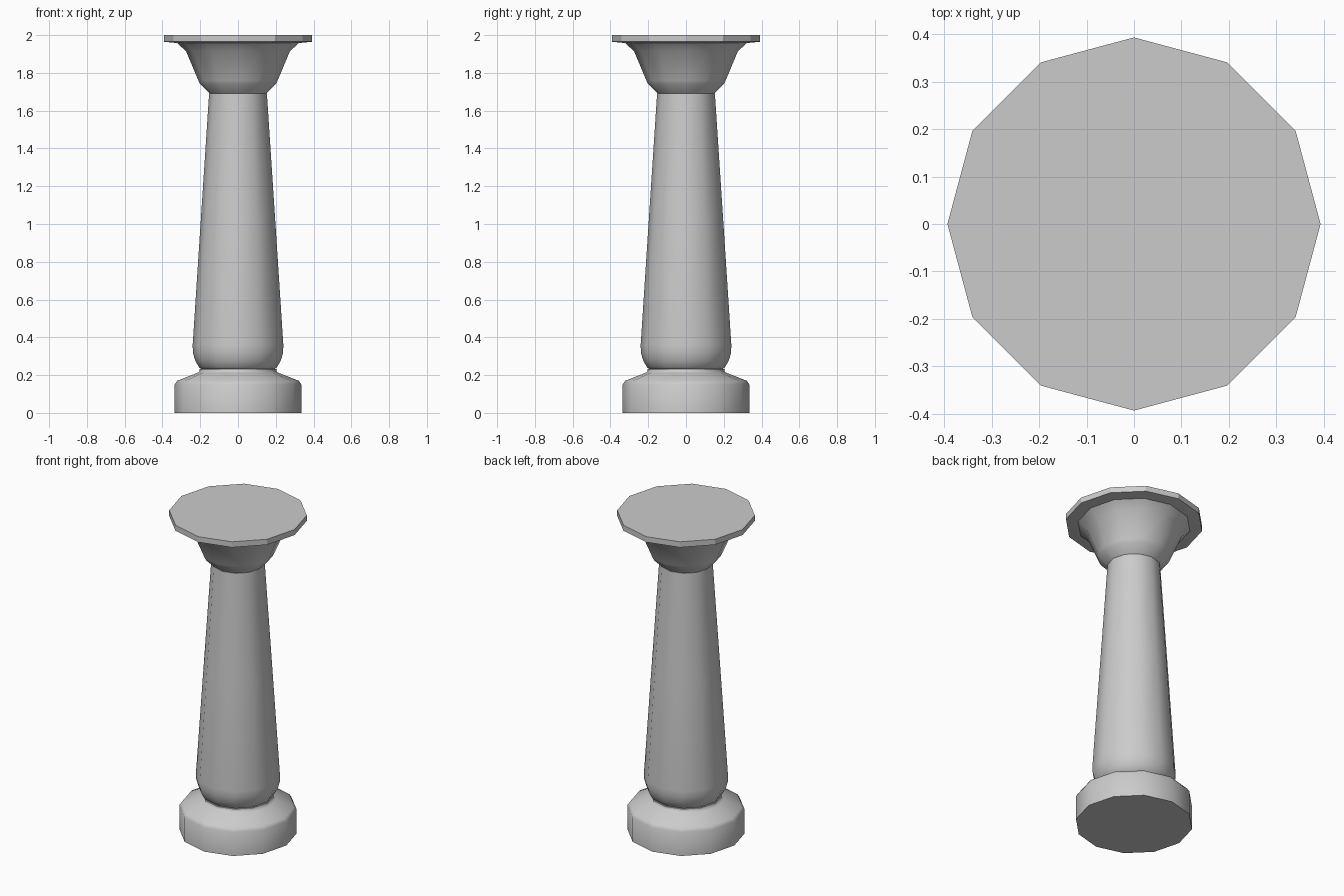
import bpy, bmesh, math

if "Cube" in bpy.data.objects:
    bpy.data.objects.remove(bpy.data.objects["Cube"])

SIDES = 12


def lathe(name, profile, angle=40):
    """Closed 12-sided turned part from (radius, height) points."""
    bm = bmesh.new()
    rings = []
    for r, z in profile:
        rings.append([bm.verts.new((r * math.cos(2 * math.pi * i / SIDES),
                                    r * math.sin(2 * math.pi * i / SIDES), z))
                      for i in range(SIDES)])
    for a, b in zip(rings, rings[1:]):
        for i in range(SIDES):
            j = (i + 1) % SIDES
            bm.faces.new((a[i], a[j], b[j], b[i]))
    bm.faces.new(rings[0][::-1])
    bm.faces.new(rings[-1])
    mesh = bpy.data.meshes.new(name)
    bm.to_mesh(mesh)
    bm.free()
    obj = bpy.data.objects.new(name, mesh)
    bpy.context.collection.objects.link(obj)
    bpy.ops.object.select_all(action='DESELECT')
    obj.select_set(True)
    bpy.context.view_layer.objects.active = obj
    bpy.ops.object.shade_smooth_by_angle(angle=math.radians(angle))
    return obj


# Round plinth with sloped shoulder and narrow neck
lathe("base", [(0.335, 0), (0.335, 0.15), (0.322, 0.17),
               (0.215, 0.212), (0.203, 0.22), (0.203, 0.233)], 60)

# Tapered shaft with rounded foot
lathe("shaft", [(0.195, 0.233), (0.205, 0.24), (0.226, 0.275), (0.239, 0.32),
                (0.24, 0.36), (0.197, 1.02), (0.153, 1.69)], 60)

# Flared capital
lathe("capital", [(0.145, 1.685), (0.155, 1.695), (0.20, 1.74), (0.21, 1.76),
                  (0.275, 1.915), (0.325, 1.96)], 60)

# Flat slab on top with bevelled underside
lathe("top_slab", [(0.325, 1.958), (0.393, 1.965), (0.393, 2.0)], 25)
